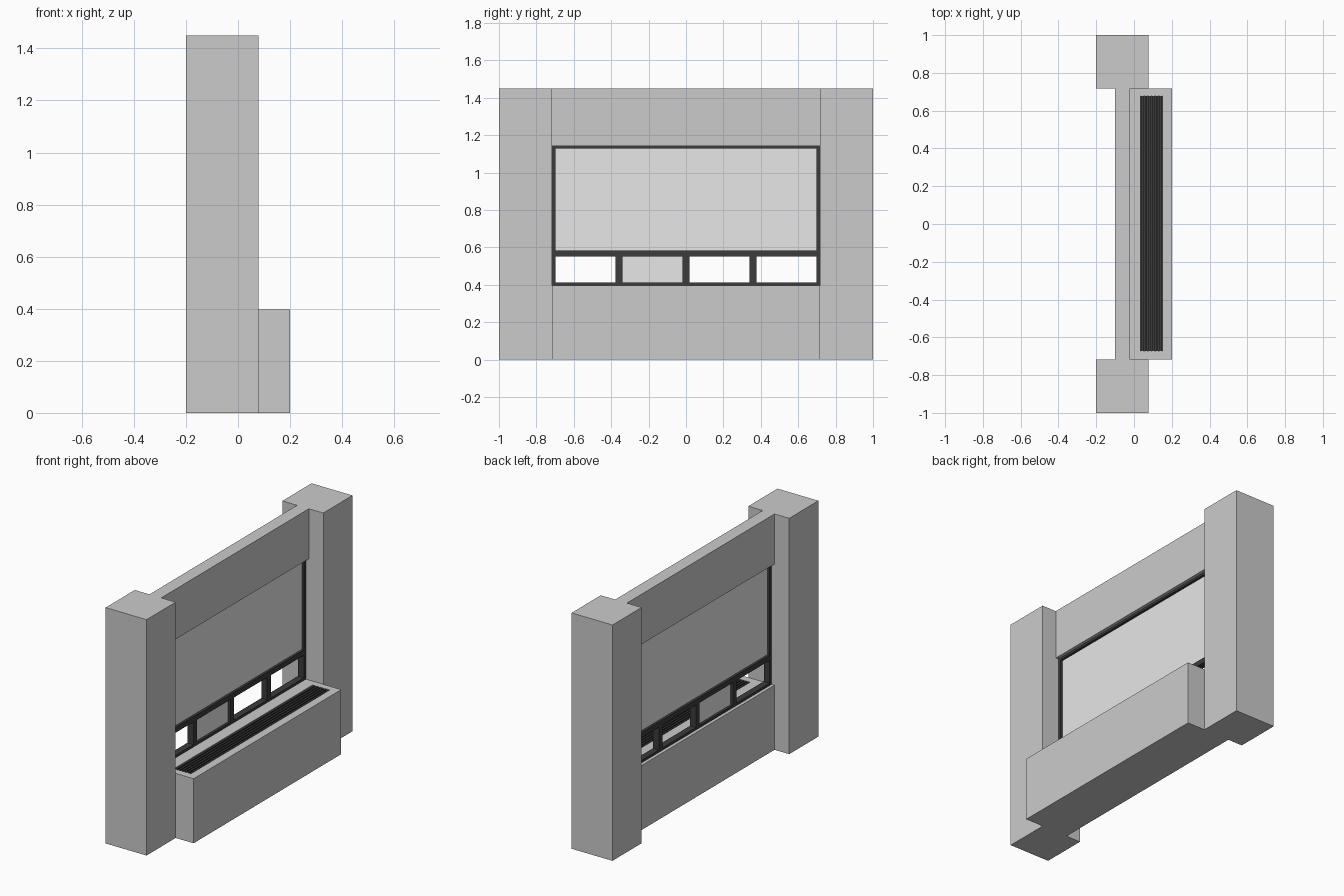
import bpy

if "Cube" in bpy.data.objects:
    bpy.data.objects.remove(bpy.data.objects["Cube"])


def material(name, v):
    m = bpy.data.materials.new(name)
    m.diffuse_color = (v, v, v, 1)
    m.use_nodes = True
    m.node_tree.nodes["Principled BSDF"].inputs["Base Color"].default_value = m.diffuse_color
    return m


WALL = material("wall_grey", 0.60)
PANE = material("pane_light_grey", 0.85)
DARK = material("frame_charcoal", 0.045)


def mesh_object(name, verts, faces, mat):
    me = bpy.data.meshes.new(name)
    me.from_pydata(verts, [], faces)
    me.materials.append(mat)
    ob = bpy.data.objects.new(name, me)
    bpy.context.collection.objects.link(ob)
    return ob


def box(name, xs, ys, zs, mat):
    verts = [(x, y, z) for x in xs for y in ys for z in zs]
    faces = [(0, 1, 3, 2), (4, 6, 7, 5), (0, 4, 5, 1),
             (2, 3, 7, 6), (0, 2, 6, 4), (1, 5, 7, 3)]
    return mesh_object(name, verts, faces, mat)


def ring(name, to_xyz, outer, inner, depth, mat):
    """Rectangular frame; outer and inner are (u0, u1, v0, v1)."""
    verts = []
    for d in depth:
        for u0, u1, v0, v1 in (outer, inner):
            verts += [to_xyz(u, v, d) for u, v in
                      ((u0, v0), (u1, v0), (u1, v1), (u0, v1))]
    faces = []
    for i in range(4):
        j = (i + 1) % 4
        faces += [(i, i + 4, j + 4, j), (i + 8, j + 8, j + 12, i + 12),
                  (i, j, j + 8, i + 8), (i + 4, i + 12, j + 12, j + 4)]
    return mesh_object(name, verts, faces, mat)


def upright(u, v, d):
    return (d, u, v)


def flat(u, v, d):
    return (u, v, d)


H, SILL, HEAD, SIDE = 1.45, 0.397, 1.142, 0.717

# Pillars and wall panels
for label, s in (("near", -1), ("far", 1)):
    box(label + "_pillar", (-0.2, 0.078), sorted((s * SIDE, s)), (0, H), WALL)
box("lintel", (-0.1, -0.02), (-SIDE, SIDE), (HEAD, H), WALL)
box("lower_wall", (-0.1, -0.02), (-SIDE, SIDE), (0, SILL), WALL)

# Heater casing with a trough in the top
box("casing_body", (-0.02, 0.2), (-SIDE, SIDE), (0, SILL - 0.02), WALL)
ring("casing_rim", flat, (-0.02, 0.2, -SIDE, SIDE),
     (0.034, 0.151, -0.673, 0.677), (SILL - 0.02, SILL), WALL)
box("grille_base", (0.034, 0.151), (-0.673, 0.677),
    (SILL - 0.02, SILL - 0.012), DARK)
slats = 6
pitch = 0.117 / slats
for i in range(slats):
    x = 0.034 + pitch * (i + 0.5)
    box("grille_slat", (x - 0.006, x + 0.006), (-0.673, 0.677),
        (SILL - 0.012, SILL - 0.001), DARK)

# Large upper window
ring("upper_frame", upright, (-SIDE, SIDE, 0.569, HEAD),
     (-0.699, 0.699, 0.583, 1.129), (-0.08, -0.04), DARK)
box("upper_pane", (-0.065, -0.055), (-0.699, 0.699), (0.583, 1.129), PANE)

# Row of four small lights, one of them glazed
w = SIDE / 2
for i in range(4):
    y0, y1 = -SIDE + i * w, -SIDE + (i + 1) * w
    inner = (y0 + 0.018, y1 - 0.018, SILL + 0.015, 0.551)
    ring("lower_frame", upright, (y0, y1, SILL, 0.569), inner,
         (-0.08, -0.04), DARK)
    if i == 1:
        box("lower_pane", (-0.065, -0.055), inner[:2], inner[2:], PANE)
